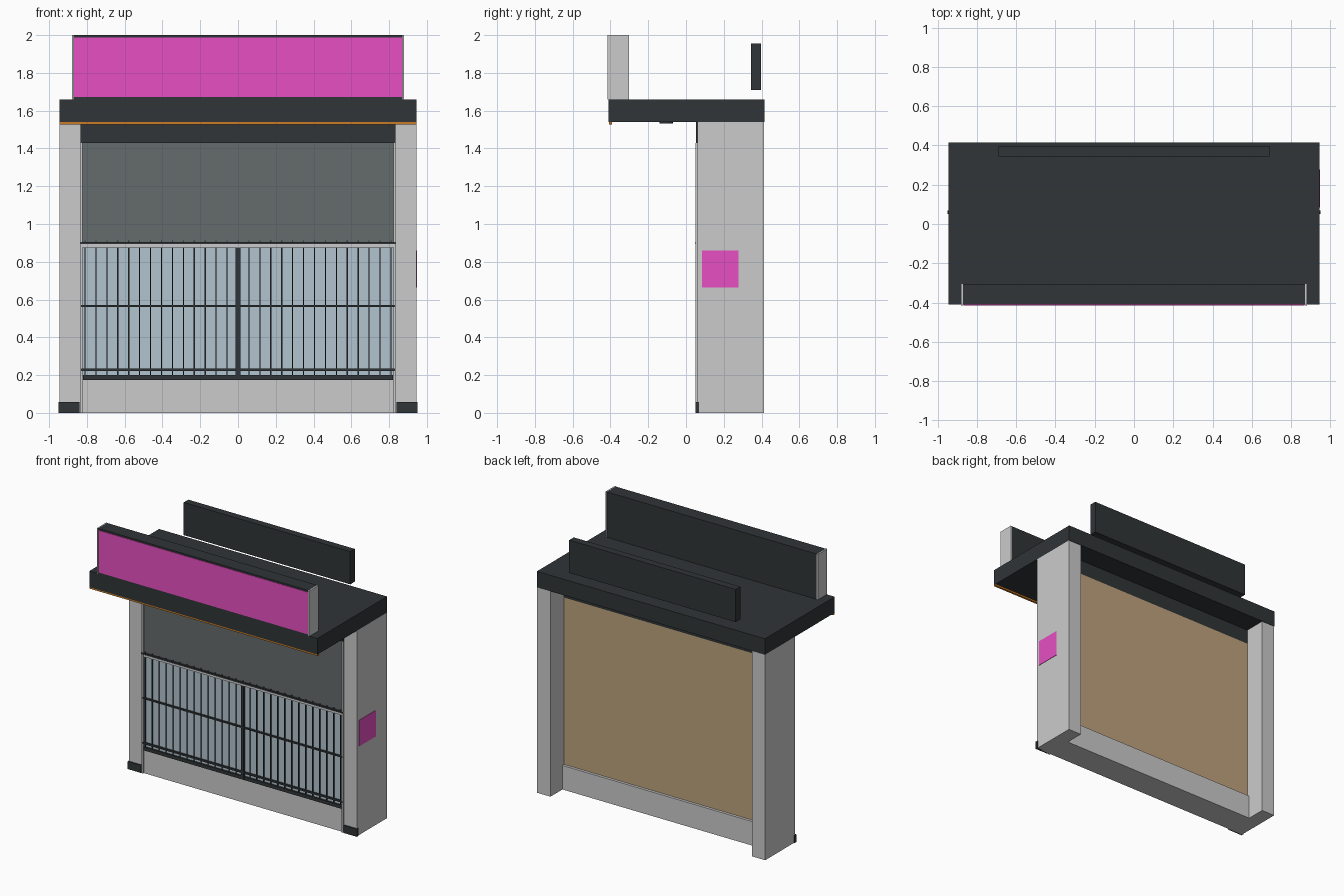
import bpy, bmesh
from mathutils import Matrix, Vector

if "Cube" in bpy.data.objects:
    bpy.data.objects.remove(bpy.data.objects["Cube"])


def mat(name, r, g, b):
    m = bpy.data.materials.new(name)
    m.diffuse_color = (r, g, b, 1)
    m.use_nodes = True
    m.node_tree.nodes["Principled BSDF"].inputs["Base Color"].default_value = m.diffuse_color
    return m


DARK = mat("dark_metal", 0.03, 0.035, 0.038)
PINK = mat("pink_panel", 0.8, 0.08, 0.55)
GLASS = mat("pale_glass", 0.45, 0.56, 0.62)
SMOKE = mat("smoked_panel", 0.13, 0.145, 0.15)
TAN = mat("tan_board", 0.52, 0.37, 0.21)
ORANGE = mat("orange_trim", 0.6, 0.2, 0.02)


def finish(name, bm, material):
    me = bpy.data.meshes.new(name)
    bm.to_mesh(me)
    bm.free()
    ob = bpy.data.objects.new(name, me)
    bpy.context.collection.objects.link(ob)
    if material:
        me.materials.append(material)
    return ob


def boxes(name, ranges, material=None):
    """One object from boxes given as (x0, x1, y0, y1, z0, z1)."""
    bm = bmesh.new()
    for x0, x1, y0, y1, z0, z1 in ranges:
        m = Matrix.Translation(Vector((x0 + x1, y0 + y1, z0 + z1)) / 2)
        m = m @ Matrix.Diagonal((x1 - x0, y1 - y0, z1 - z0, 1))
        bmesh.ops.create_cube(bm, size=1, matrix=m)
    return finish(name, bm, material)


def pair(name, r, material=None):
    """Box on the right plus its mirror on the left."""
    x0, x1, *rest = r
    return boxes(name, [r, (-x1, -x0, *rest)], material)


# Side pillars, front plinths and door jambs
pair("pillars", (0.835, 0.945, 0.06, 0.412, 0, 1.54))
pair("plinths", (0.838, 0.95, 0.05, 0.07, 0, 0.057), DARK)
pair("jambs", (0.822, 0.836, 0.05, 0.08, 0, 1.43))

# Low wall, header beam and back board
boxes("low_wall", [(-0.835, 0.835, 0.06, 0.27, 0, 0.18)])
boxes("header_beam", [(-0.835, 0.835, 0.052, 0.25, 1.43, 1.54)], DARK)
boxes("back_board", [(-0.835, 0.835, 0.235, 0.25, 0.18, 1.43)], TAN)

# Front infill panels
boxes("upper_panel", [(-0.825, 0.825, 0.062, 0.075, 0.9, 1.43)], SMOKE)
boxes("window_glass", [(-0.825, 0.825, 0.064, 0.075, 0.18, 0.88)], GLASS)
boxes("window_head", [(-0.825, 0.825, 0.054, 0.075, 0.875, 0.895)])

# Grille: rails, centre post and evenly spaced bars
boxes("grille_rails", [
    (-0.835, 0.835, 0.047, 0.06, 0.893, 0.904),
    (-0.83, 0.83, 0.049, 0.06, 0.56, 0.571),
    (-0.83, 0.83, 0.049, 0.06, 0.223, 0.236),
    (-0.82, 0.82, 0.051, 0.064, 0.175, 0.2),
    (-0.012, 0.012, 0.05, 0.064, 0.18, 0.875)], DARK)
bars = [-0.81 + i * 1.62 / 28 for i in range(29)]
boxes("grille_bars", [(x - 0.003, x + 0.003, 0.055, 0.061, 0.19, 0.912)
                      for x in bars], DARK)

# Canopy with orange front trim and downlights
boxes("canopy", [(-0.945, 0.945, -0.41, 0.415, 1.54, 1.66)], DARK)
boxes("canopy_trim", [(-0.945, 0.945, -0.408, -0.392, 1.528, 1.54)], ORANGE)
bm = bmesh.new()
for x in (-0.6, -0.2, 0.2, 0.6):
    bmesh.ops.create_cone(bm, cap_ends=True, segments=16, radius1=0.035,
                          radius2=0.035, depth=0.008,
                          matrix=Matrix.Translation((x, -0.105, 1.537)))
finish("downlights", bm, DARK)

# Roof sign box with end caps and blank face
boxes("sign_box", [(-0.872, 0.872, -0.41, -0.305, 1.66, 2.0)], DARK)
pair("sign_end_caps", (0.87, 0.88, -0.415, -0.303, 1.66, 2.0))
boxes("sign_face", [(-0.868, 0.868, -0.414, -0.408, 1.672, 1.988)], PINK)

# Floating rear roof panel
boxes("rear_roof_panel", [(-0.69, 0.69, 0.343, 0.397, 1.71, 1.955)], DARK)

# Square notice on the right side only
boxes("side_notice", [(0.94, 0.948, 0.085, 0.277, 0.665, 0.86)], PINK)
